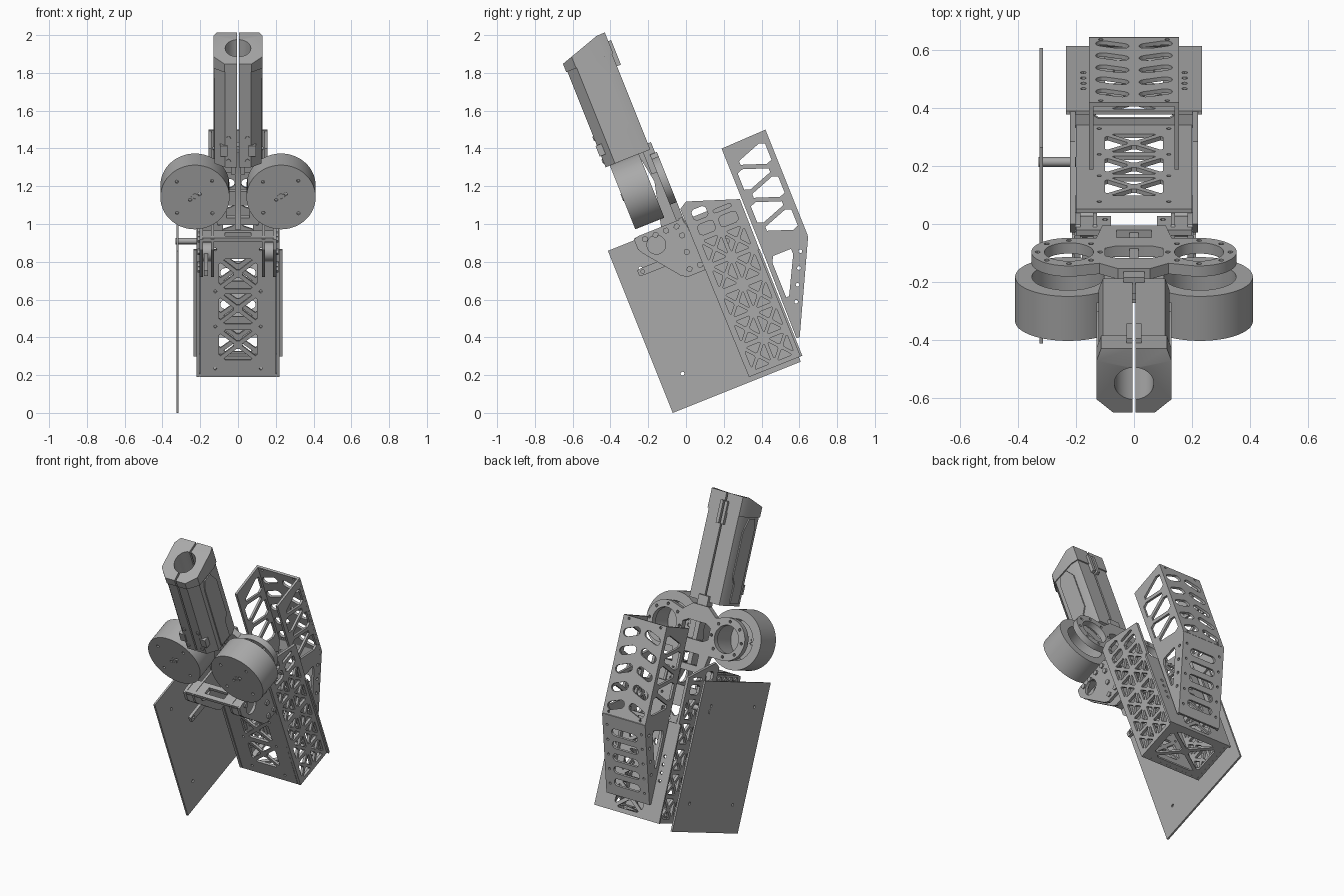
import bpy, bmesh
from math import sin, cos, pi, radians
from mathutils import Matrix, Vector

old = bpy.data.objects.get("Cube")
if old:
    bpy.data.objects.remove(old, do_unlink=True)

grey = bpy.data.materials.new("plain grey")
grey.use_nodes = True
grey.diffuse_color = (0.4, 0.4, 0.4, 1)
grey.node_tree.nodes["Principled BSDF"].inputs["Base Color"].default_value = (0.4, 0.4, 0.4, 1)

# The whole machine leans forward by one angle; parts are laid out upright first
LEAN = Matrix.Rotation(radians(21.8), 4, 'X')
AXES = {
    'side': Matrix(((0, 0, 1, 0), (1, 0, 0, 0), (0, 1, 0, 0), (0, 0, 0, 1))),   # outline in (y, z)
    'face': Matrix(((1, 0, 0, 0), (0, 0, -1, 0), (0, 1, 0, 0), (0, 0, 0, 1))),  # outline in (x, z)
    'floor': Matrix.Identity(4),                                                # outline in (x, y)
}


def circle(cx, cy, r, n=12, a0=0, a1=2 * pi):
    full = abs(a1 - a0 - 2 * pi) < 1e-4
    steps = n if full else n + 1
    return [(cx + r * cos(a0 + (a1 - a0) * i / n), cy + r * sin(a0 + (a1 - a0) * i / n)) for i in range(steps)]


def rect(x0, y0, x1, y1):
    return [(x0, y0), (x1, y0), (x1, y1), (x0, y1)]


def soften(pts, f=0.18):
    """Cut the corners of an outline."""
    out = []
    for i, p in enumerate(pts):
        p = Vector(p)
        for q in (pts[i - 1], pts[(i + 1) % len(pts)]):
            out.append(tuple(p.lerp(Vector(q), f)))
    return out


def slot(cx, cy, length, w, slope=0):
    pts = circle(length / 2, 0, w / 2, 6, -pi / 2, pi / 2) + circle(-length / 2, 0, w / 2, 6, pi / 2, 3 * pi / 2)
    return [(cx + x * cos(slope) - y * sin(slope), cy + x * sin(slope) + y * cos(slope)) for x, y in pts]


def xbrace(cx, cy, w, h, bar=0.016):
    """Four triangular windows around an X."""
    a, b = w / 2, h / 2
    g = bar
    tris = []
    for s in (-1, 1):
        tris.append([(cx + s * a, cy - b + g), (cx + s * a, cy + b - g), (cx + s * g, cy)])
        tris.append([(cx - a + g, cy + s * b), (cx + a - g, cy + s * b), (cx, cy + s * g)])
    return [soften(t, 0.1) for t in tris]


def zigzag(x0, x1, y0, y1, n, bar=0.03):
    """Alternating triangular windows up a strip."""
    step = (y1 - y0) / n
    out = []
    for i in range(n):
        a, b = (x0, x1) if i % 2 else (x1, x0)
        y = y0 + i * step
        out.append(soften([(a, y - step * .55 + bar), (a, y + step * 1.55 - bar), (b, y + step / 2)], 0.16))
    return out


def panel(name, plane, outline, holes=(), at=0.0, t=0.015, place=None):
    """Flat sheet with windows, centred at one offset along its normal."""
    cu = bpy.data.curves.new(name, 'CURVE')
    cu.dimensions, cu.fill_mode, cu.extrude = '2D', 'BOTH', t / 2
    for loop in [outline, *holes]:
        sp = cu.splines.new('POLY')
        sp.points.add(len(loop) - 1)
        for p, (x, y) in zip(sp.points, loop):
            p.co = (x, y, 0, 1)
        sp.use_cyclic_u = True
    tmp = bpy.data.objects.new(name + "_sheet", cu)
    bpy.context.collection.objects.link(tmp)
    dg = bpy.context.evaluated_depsgraph_get()
    me = bpy.data.meshes.new_from_object(tmp.evaluated_get(dg))
    bpy.data.objects.remove(tmp, do_unlink=True)
    offset = {'side': (at, 0, 0), 'face': (0, at, 0), 'floor': (0, 0, at)}[plane]
    me.transform((place or Matrix.Translation(offset)) @ AXES[plane])
    bm = bmesh.new()
    bm.from_mesh(me)
    bmesh.ops.remove_doubles(bm, verts=bm.verts, dist=1e-5)
    bmesh.ops.recalc_face_normals(bm, faces=bm.faces)
    bm.to_mesh(me)
    bm.free()
    me.name = name
    me.materials.clear()
    me.materials.append(grey)
    ob = bpy.data.objects.new(name, me)
    bpy.context.collection.objects.link(ob)
    ob.matrix_world = LEAN
    bpy.ops.object.select_all(action='DESELECT')
    ob.select_set(True)
    bpy.context.view_layer.objects.active = ob
    bpy.ops.object.shade_smooth_by_angle(angle=radians(30))
    return ob


# Large flat side board and the rod that carries it
panel("side_board", 'side', rect(-.065, .026, .665, .95),
      [circle(y, z, .01) for y in (.06, .54) for z in (.2, .8)], at=-.32, t=.012)
panel("board_rod", 'side', circle(.537, .765, .017, 20), at=-.265, t=.13)

# Lower box: front, back, floor and two pierced sides
front_holes = [h for z in (.64, .44, .235) for h in xbrace(0, z, .2, .17)]
dots = [circle(s * .12, z, .008) for s in (-1, 1) for z in (.1, .34, .54, .78)]
panel("box_front", 'face', rect(-.2, .052, .2, .85), front_holes + dots, at=.388)
back_holes = [h for z in (.56, .36, .16) for h in xbrace(0, z, .2, .16)]
back_dots = [circle(s * .175, z, .01) for s in (-1, 1) for z in (.3, .35, .4, .45)]
panel("box_back", 'face', rect(-.235, .052, .235, .66), back_holes + back_dots, at=.678, t=.012)
panel("box_floor", 'floor', rect(-.22, .385, .22, .675), xbrace(0, .53, .34, .22), at=.06)
side_outline = [(.38, .052), (.677, .052), (.685, .945), (.4155, 1.039), (.373, 1.013)]
side_holes = [soften(h, .08) for y in (.465, .595) for z in (.14, .29, .44, .60, .75)
              for h in xbrace(y, z, .11, .125, .013)]
side_holes += [soften(h) for h in (rect(.42, .84, .51, .9), rect(.54, .84, .64, .9),
                                   rect(.42, .925, .5, .985), rect(.53, .925, .63, .945))]
for s, n in ((-1, "right"), (1, "left")):
    panel(n + "_box_side", 'side', side_outline, side_holes, at=s * .212, t=.018)

# Rear magazine: open channel with a tapering lower part
mag_side = [(.695, .66), (.695, 1.229), (.947, 1.236), (.947, .633), (.705, .15), (.69, .15)]
mag_holes = zigzag(.725, .918, .70, 1.17, 5)
mag_holes += [soften([(.72, .34), (.72, .60), (.855, .60)], .12)]
mag_holes += [circle(.88 - .04 * i, .57 - .08 * i, .01) for i in range(4)]
for s, n in ((-1, "right"), (1, "left")):
    panel(n + "_magazine_side", 'side', mag_side, mag_holes, at=s * .148)
back_slots = [slot(s * .075, .70 + .112 * i, .07, .05, -s * .35) for s in (-1, 1) for i in range(5)]
back_slots += [circle(s * .115, z, .008) for s in (-1, 1) for z in (.65, 1.22)]
panel("magazine_back", 'face', rect(-.156, .633, .156, 1.236), back_slots, at=.94)
lower = Matrix.Translation((0, .70, .15)) @ Matrix.Rotation(radians(-26.6), 4, 'X')
panel("magazine_lower_back", 'face', rect(-.156, 0, .156, .54),
      [slot(0, .09 + .085 * i, .14, .048) for i in range(5)]
      + [circle(s * .125, .07 + .1 * i, .008) for s in (-1, 1) for i in range(5)], place=lower)

# Pivot brackets between the box and the launcher head
bracket = soften([(.085, .963), (.37, .963), (.385, .665), (.26, .665), (.085, .89)], .1)
bolts = [(.14, .935), (.2, .935), (.26, .935), (.32, .935), (.32, .79), (.36, .70), (.30, .70), (.33, .88)]
for s, n in ((-1, "right"), (1, "left")):
    panel(n + "_pivot_plate", 'side', bracket, [circle(.185, .885, .05, 24)], at=s * .195, t=.02)
    panel(n + "_inner_pivot_plate", 'side', bracket, [circle(.185, .885, .05, 24)], at=s * .135, t=.015)
    panel(n + "_pivot_hub", 'side', circle(.32, .79, .05, 24), at=s * .165, t=.05)
    panel(n + "_bracket_flange", 'face', rect(min(s * .08, s * .2), .84, max(s * .08, s * .2), .97),
          [circle(s * .1, z, .01) for z in (.87, .94)], at=.355, t=.02)
    for i, (y, z) in enumerate(bolts):
        panel(f"{n}_pivot_bolt_{i}", 'side', circle(y, z, .017, 6), at=s * .209, t=.012)
panel("bracket_bridge", 'floor', rect(-.19, .09, .19, .2), [rect(-.07, .12, .07, .17)], at=.95, t=.02)
panel("lever", 'side', soften(rect(.04, .76, .30, .80), .1), [circle(.065, .78, .01)], at=-.17, t=.02)

# Motor mounting plate: two round lobes joined at the middle
lobe = circle(.225, 1.185, .13, 32, -pi / 2, pi * .55)
half = [(.11, .94), (.13, 1.055)] + lobe + [(.12, 1.29), (.055, 1.34)]
mount = half + [(-x, z) for x, z in reversed(half)]
mount_holes = [soften(rect(-.1, 1.13, .1, 1.24)), rect(-.06, .98, .06, 1.05)]
for s in (-1, 1):
    mount_holes.append(circle(s * .225, 1.185, .085, 40))
    mount_holes += [circle(s * .225 + .108 * cos(k * pi / 4), 1.185 + .108 * sin(k * pi / 4), .009)
                    for k in range(8)]
panel("motor_mount", 'face', mount, mount_holes, at=.35, t=.04)

# Flywheels: deep rims closed at the front
for s, n in ((-1, "right"), (1, "left")):
    cx = s * .228
    panel(n + "_wheel_rim", 'face', circle(cx, 1.185, .183, 72), [circle(cx, 1.185, .125, 56)], at=.2, t=.155)
    panel(n + "_wheel_face", 'face', circle(cx, 1.185, .183, 72),
          [circle(cx + r * cos(k), 1.185 + r * sin(k), .009) for r, k in
           ((.03, .6), (.03, 3.7), (.13, .8), (.13, 2.4), (.13, 3.9), (.13, 5.5))], at=.119, t=.014)
    panel(n + "_wheel_hub", 'face', circle(cx, 1.185, .02, 20), [circle(cx, 1.185, .008)], at=.118, t=.02)


# Barrel: two halves with a narrow slit and a round bore
def barrel_half(s, k):
    edge = [(.07, .085), (.126, .14), (.126, .30), (.11, .345), (.005, .345)]
    bore = circle(0, .205, .068, 20, pi / 2 - .074, -pi / 2 + .074)
    mid = .215
    shell = [(.005, mid + (.085 - mid) * k)] + [(max(x * k, .005), mid + (y - mid) * k) for x, y in edge]
    return [(s * x, y) for x, y in shell + bore]


for s, n in ((-1, "right"), (1, "left")):
    panel(n + "_barrel_half", 'floor', barrel_half(s, .98), at=1.64, t=.55)
    cap = panel(n + "_barrel_cap", 'floor', barrel_half(s, 1.03), at=1.965, t=.11)
    for v in cap.data.vertices:
        if v.co.z > 1.97:  # sloping muzzle
            v.co.z = min(1.958 + (v.co.y - .083) * .323, 2.03)
    panel(n + "_barrel_side_panel", 'side',
          [(.17, 1.38), (.26, 1.38), (.26, 1.5), (.29, 1.54), (.29, 1.82), (.25, 1.9), (.19, 1.9), (.17, 1.84)],
          at=s * .126, t=.009)
    panel(n + "_barrel_latch", 'face', rect(s * .075 - .02, 1.43, s * .075 + .02, 1.49), at=.10, t=.04)
    for z in (1.40, 1.53):
        panel(f"{n}_barrel_screw_{round(z * 100)}", 'face', circle(s * .05, z, .012), at=.087, t=.009)
    panel(n + "_barrel_clip", 'face', rect(min(s * .006, s * .026), 1.84, max(s * .006, s * .026), 1.98), at=.35, t=.03)

# Neck joining the barrel to the mounting plate
panel("barrel_neck", 'face', rect(-.036, 1.24, .036, 1.40), [circle(0, 1.29, .008)], at=.33, t=.06)
panel("centre_spine", 'side', [(.24, .95), (.36, .95), (.36, 1.38), (.27, 1.38), (.30, 1.2)], at=0, t=.03)
